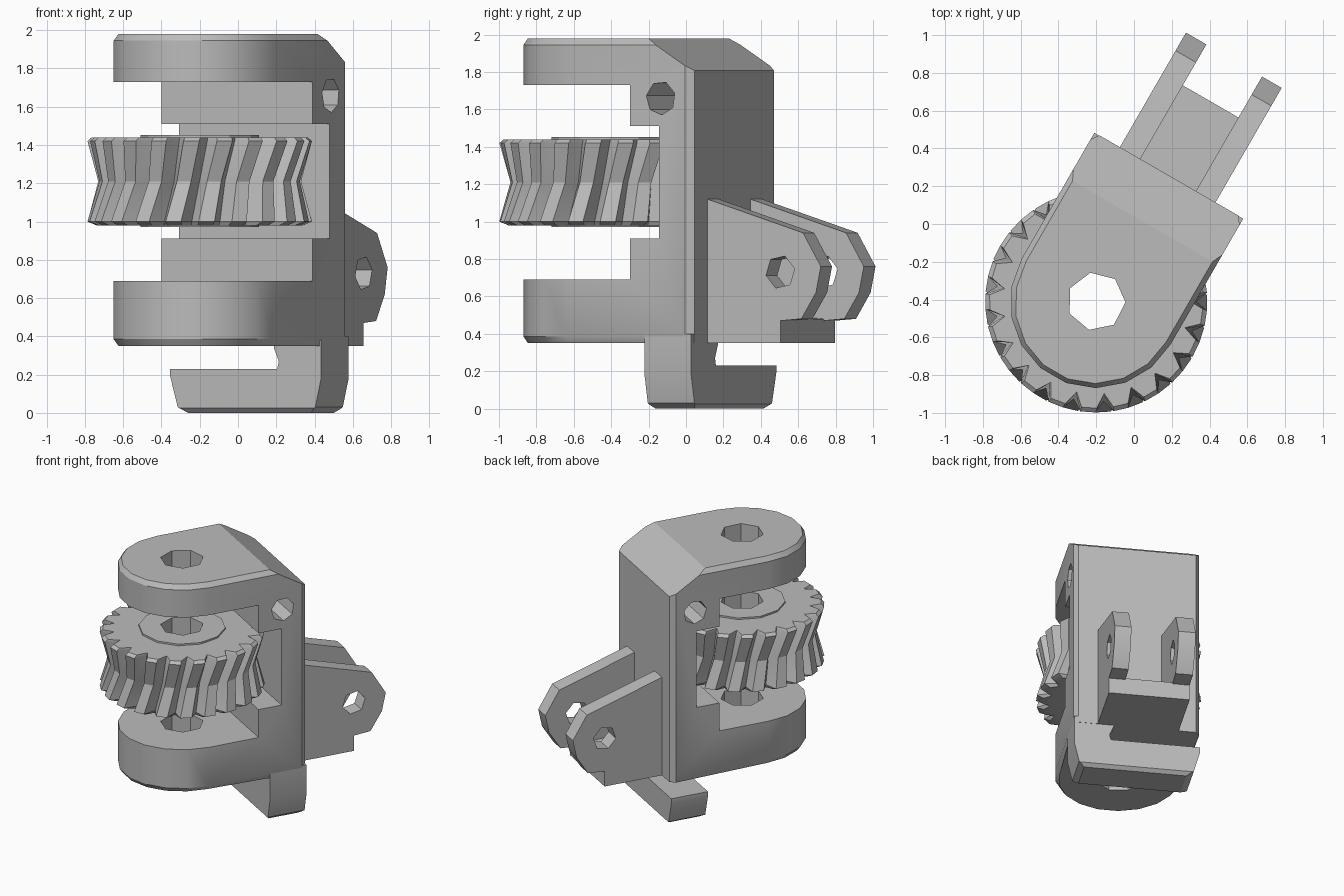
import bpy, bmesh, math
from mathutils import Matrix

old = bpy.data.objects.get("Cube")
if old:
    bpy.data.objects.remove(old, do_unlink=True)

grey = bpy.data.materials.new("plain_grey")
grey.use_nodes = True
GREY = (0.5, 0.5, 0.5, 1)
grey.diffuse_color = GREY
grey.node_tree.nodes["Principled BSDF"].inputs["Base Color"].default_value = GREY

# The assembly is turned about the wheel axle
PLACE = Matrix.Translation((-0.2, -0.41, 0)) @ Matrix.Rotation(math.radians(-30), 4, 'Z')


def finish_bmesh(name, bm):
    bmesh.ops.recalc_face_normals(bm, faces=bm.faces)
    mesh = bpy.data.meshes.new(name)
    bm.to_mesh(mesh)
    bm.free()
    mesh.materials.append(grey)
    ob = bpy.data.objects.new(name, mesh)
    bpy.context.collection.objects.link(ob)
    return ob


def loft(name, rings):
    """Skin equal-length rings and cap both ends."""
    bm = bmesh.new()
    rows = [[bm.verts.new(p) for p in ring] for ring in rings]
    n = len(rows[0])
    for a, b in zip(rows, rows[1:]):
        for i in range(n):
            j = (i + 1) % n
            bm.faces.new((a[i], a[j], b[j], b[i]))
    bm.faces.new(rows[0][::-1])
    bm.faces.new(rows[-1])
    return finish_bmesh(name, bm)


def prism(name, pts, axis, lo, hi):
    """Extrude a 2D outline along x, y or z."""
    put = {'x': lambda a, b, c: (c, a, b),
           'y': lambda a, b, c: (a, c, b),
           'z': lambda a, b, c: (a, b, c)}[axis]
    return loft(name, [[put(a, b, c) for a, b in pts] for c in (lo, hi)])


def circle(ca, cb, r, n, turn=0.0):
    return [(ca + r * math.cos(math.tau * i / n + turn),
             cb + r * math.sin(math.tau * i / n + turn)) for i in range(n)]


def boolean(ob, cutter, op='DIFFERENCE'):
    mod = ob.modifiers.new("cut", 'BOOLEAN')
    mod.operation, mod.object, mod.solver = op, cutter, 'EXACT'
    dg = bpy.context.evaluated_depsgraph_get()
    mesh = bpy.data.meshes.new_from_object(ob.evaluated_get(dg))
    ob.modifiers.clear()
    ob.data = mesh
    bpy.data.objects.remove(cutter, do_unlink=True)


def axle_hole(ob):
    boolean(ob, prism("hole_cutter", circle(0, 0, 0.155, 7, 0.5), 'z', -1, 3))


# Fork body: side profile trimmed by a round-nosed plan
side = [(-0.6, 0.3), (0.9, 0.3), (0.77, 1.81), (0.49, 1.98), (0.49, 2.1), (-0.6, 2.1),
        (-0.6, 1.73), (0.39, 1.73), (0.39, 1.51), (0.57, 1.51),
        (0.57, 0.91), (0.39, 0.91), (0.39, 0.69), (-0.6, 0.69)]
side[1:3] = [(0.8, 0.3), (0.8, 1.79)]
nose = [(0.455 * math.cos(a), 0.46 * math.sin(a))
        for a in (math.pi * (1 + i / 9) for i in range(10))]
plan = nose + [(0.455, 0.73), (0.425, 0.77), (-0.425, 0.77), (-0.455, 0.73)]


def inset(z, whole):
    return [(x * 0.94, y * 0.95, z) if whole or y < 0.01 else (x, y, z) for x, y in plan]


body = loft("fork_body", [inset(0.35, False),
                          [(x, y, 0.385) for x, y in plan],
                          [(x, y, 1.945) for x, y in plan],
                          inset(1.98, True)])
boolean(body, prism("side_cutter", side, 'x', -1, 1), 'INTERSECT')
axle_hole(body)
boolean(body, prism("pin_cutter", circle(0.58, 1.66, 0.09, 7, 0.3), 'x', -1, 1))

# Hooked foot, open towards one side
hook = [(-0.455, 0.23), (-0.455, 0.19), (-0.41, 0.03), (-0.36, 0), (0.38, 0), (0.42, 0.03),
        (0.455, 0.18), (0.455, 0.4), (0.17, 0.4), (0.17, 0.34), (0.2, 0.27), (0.19, 0.23)]
foot = prism("hooked_foot", hook, 'y', 0.48, 0.768)
bm = bmesh.new()
bm.from_mesh(foot.data)
low = [e for e in bm.edges if all(v.co.z < 0.01 for v in e.verts)
       and abs(e.verts[0].co.y - e.verts[1].co.y) < 0.01]
bmesh.ops.bevel(bm, geom=low, offset=0.025, segments=1, affect='EDGES')
bm.to_mesh(foot.data)
bm.free()

# Rear clevis: two drilled ears joined by a block
ear = [(0.7, 0.35), (1.22, 0.35), (1.22, 0.47), (1.35, 0.48), (1.44, 0.62),
       (1.47, 0.76), (1.36, 0.94), (0.77, 1.12), (0.7, 1.13)]
ears = []
for name, lo, hi in (("right_ear", -0.3, -0.175), ("left_ear", 0.165, 0.285)):
    ob = prism(name, ear, 'x', lo, hi)
    boolean(ob, prism("ear_cutter", circle(1.22, 0.73, 0.09, 6, 0.2), 'x', -1, 1))
    ears.append(ob)
block = prism("clevis_block", [(0.7, 0.35), (1.22, 0.35), (1.22, 0.48), (0.7, 0.52)],
              'x', -0.18, 0.17)

# Hollow-waisted wheel with slanted teeth
TEETH = 21
PITCH = math.tau / TEETH


def tooth_ring(z, tip, root):
    turn = math.radians(10) * (z - 1.2) / 0.45
    ring = []
    for i in range(TEETH):
        for part, r in ((-0.27, tip), (0.2, tip), (0.48, root)):
            a = (i + part) * PITCH + turn
            ring.append((r * math.cos(a), r * math.sin(a), z))
    return ring


wheel = loft("toothed_wheel", [tooth_ring(*r) for r in (
    (0.98, 0.54, 0.49), (1.0, 0.588, 0.495), (1.21, 0.53, 0.45),
    (1.42, 0.588, 0.495), (1.44, 0.565, 0.49))])
axle_hole(wheel)
hub = prism("wheel_hub", circle(0, 0, 0.31, 12), 'z', 0.972, 1.453)
axle_hole(hub)

# Place every part and keep crisp edges
for ob in [body, foot, block, wheel, hub] + ears:
    ob.data.transform(PLACE)
    bpy.ops.object.select_all(action='DESELECT')
    ob.select_set(True)
    bpy.context.view_layer.objects.active = ob
    bpy.ops.object.shade_smooth_by_angle(angle=math.radians(25))
